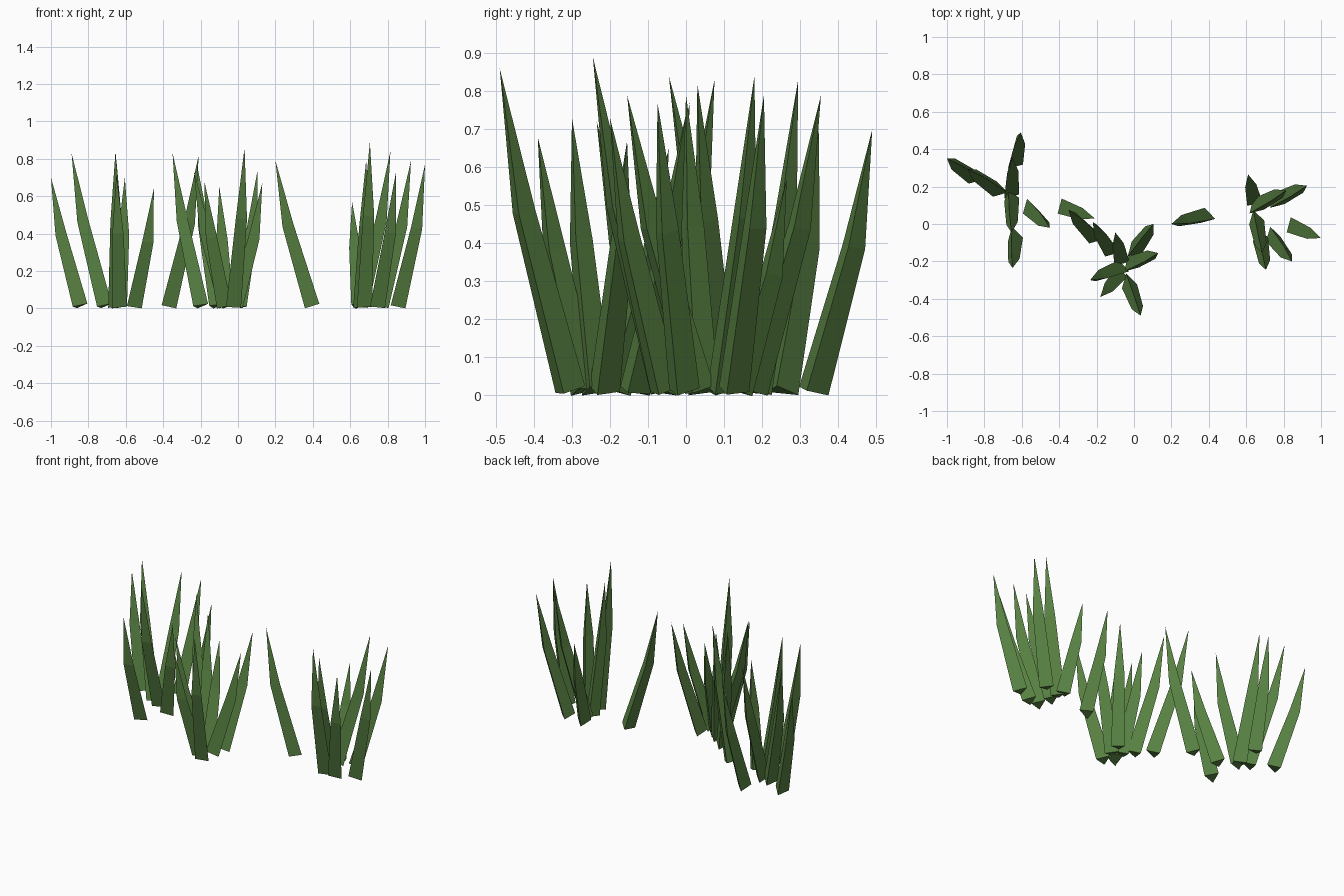
import bpy, bmesh, math
from mathutils import Vector

cube = bpy.data.objects.get("Cube")
if cube:
    bpy.data.objects.remove(cube, do_unlink=True)

# Single leaf colour
leaf_green = bpy.data.materials.new("leaf_green")
leaf_green.use_nodes = True
colour = (0.095, 0.214, 0.053, 1.0)
leaf_green.diffuse_color = colour
shader = next(n for n in leaf_green.node_tree.nodes if n.type == "BSDF_PRINCIPLED")
shader.inputs["Base Color"].default_value = colour
shader.inputs["Roughness"].default_value = 0.9

SIDES = 3
ROOT_RADIUS, BEND_RADIUS = 0.048, 0.036
BEND_HEIGHT, BEND_LEAN = 0.56, 0.67
RIDGE_ANGLE = math.radians(225)
UP = Vector((0, 0, 1))


def add_ring(bm, centre, axis, radius):
    """Triangular cross-section set square to the blade's axis."""
    swing = UP.rotation_difference(axis)
    ring = []
    for i in range(SIDES):
        a = RIDGE_ANGLE + i * math.tau / SIDES
        offset = Vector((math.cos(a), math.sin(a), 0)) * radius
        ring.append(bm.verts.new(centre + swing @ offset))
    return ring


def grass_blade(name, root_x, root_y, tip_x, tip_y, height):
    """Three-sided blade: leaning stalk, one bend, then a pointed tip."""
    root = Vector((root_x, root_y, 0.012))
    tip = Vector((tip_x, tip_y, height))
    bend = root.lerp(tip, BEND_LEAN)
    bend.z = height * BEND_HEIGHT
    lower = (bend - root).normalized()
    upper = (tip - bend).normalized()

    bm = bmesh.new()
    bottom = add_ring(bm, root, lower, ROOT_RADIUS)
    middle = add_ring(bm, bend, (lower + upper).normalized(), BEND_RADIUS)
    point = bm.verts.new(tip)
    bm.faces.new(bottom[::-1])
    for i in range(SIDES):
        j = (i + 1) % SIDES
        bm.faces.new((bottom[i], bottom[j], middle[j], middle[i]))
        bm.faces.new((middle[i], middle[j], point))
    bmesh.ops.recalc_face_normals(bm, faces=bm.faces)
    mesh = bpy.data.meshes.new(name)
    bm.to_mesh(mesh)
    bm.free()
    mesh.materials.append(leaf_green)
    blade = bpy.data.objects.new(name, mesh)
    bpy.context.collection.objects.link(blade)


# Each blade: root x, root y, tip x, tip y, height
clumps = {
    "right_clump": [
        (-.85, .25, -1, .35, .7),
        (-.72, .18, -.89, .295, .83),
        (-.64, .33, -.605, .49, .7),
        (-.66, .17, -.65, .355, .79),
        (-.66, .15, -.655, -.045, .84),
        (-.64, -.06, -.65, -.235, .72),
        (-.56, .09, -.45, -.02, .64),
    ],
    "middle_clump": [
        (-.375, .09, -.21, .03, .82),
        (-.205, -.07, -.35, .075, .83),
        (-.12, -.14, -.22, .01, .77),
        (-.07, -.19, -.1, -.045, .65),
        (0, -.14, .105, 0, .74),
        (-.02, -.22, .13, -.155, .67),
        (-.07, -.24, -.235, -.3, .73),
        (-.08, -.27, -.18, -.39, .68),
        (-.03, -.31, .035, -.49, .86),
    ],
    "single_blade": [
        (.39, .04, .2, 0, .79),
    ],
    "left_clump": [
        (.64, .13, .61, .265, .57),
        (.65, .09, .815, .18, .84),
        (.76, .12, .925, .205, .79),
        (.85, -.01, 1, -.075, .77),
        (.74, -.06, .845, -.2, .73),
        (.67, -.06, .705, -.245, .89),
        (.65, .03, .685, -.155, .79),
    ],
}
for clump, blades in clumps.items():
    for number, blade in enumerate(blades, start=1):
        grass_blade(f"{clump}_grass_{number}", *blade)
